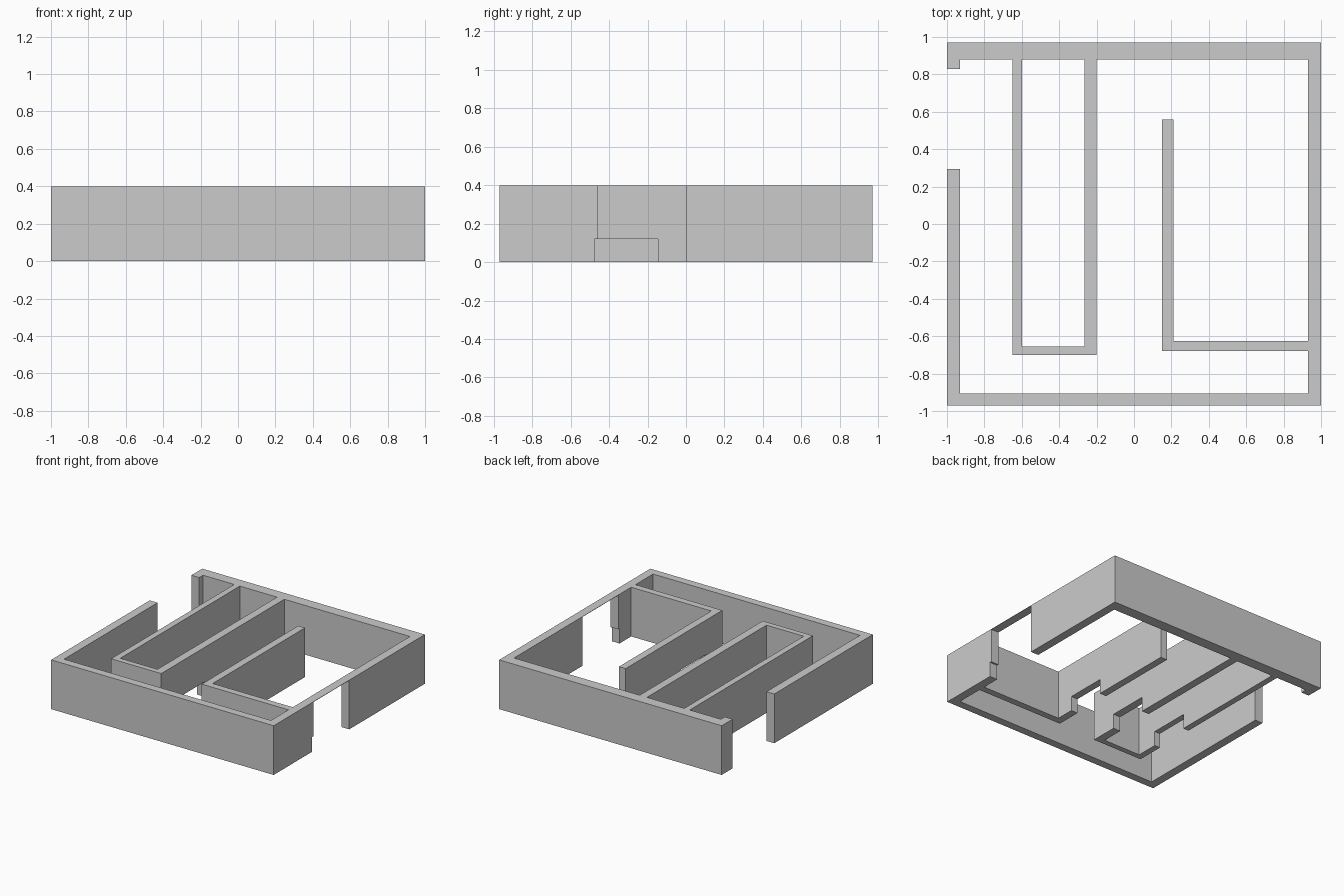
import bpy, bmesh

if "Cube" in bpy.data.objects:
    bpy.data.objects.remove(bpy.data.objects["Cube"])

H = 0.4  # wall height

# Wall plan: outer frame with its inner partitions, and the enclosed pocket
outline = [(-1, .97), (-1, .83), (-.93, .83), (-.93, .88), (-.65, .88), (-.65, -.7),
           (-.2, -.7), (-.2, .88), (.93, .88), (.93, -.625), (.21, -.625), (.21, .56),
           (.15, .56), (.15, -.68), (.93, -.68), (.93, -.905), (-.93, -.905),
           (-.93, .295), (-1, .295), (-1, -.97), (1, -.97), (1, .97)]
pocket = [(-.6, .88), (-.6, -.655), (-.265, -.655), (-.265, .88)]


def link_mesh(name, bm):
    bmesh.ops.recalc_face_normals(bm, faces=bm.faces)
    mesh = bpy.data.meshes.new(name)
    bm.to_mesh(mesh)
    bm.free()
    obj = bpy.data.objects.new(name, mesh)
    bpy.context.collection.objects.link(obj)
    return obj


def extrude_plan(name, loops, height):
    bm = bmesh.new()
    edges = []
    for loop in loops:
        vs = [bm.verts.new((x, y, 0)) for x, y in loop]
        edges += [bm.edges.new((vs[i - 1], vs[i])) for i in range(len(vs))]
    bmesh.ops.triangle_fill(bm, edges=edges, use_beauty=True)
    ext = bmesh.ops.extrude_face_region(bm, geom=bm.faces[:], use_keep_orig=True)
    top = [g for g in ext["geom"] if isinstance(g, bmesh.types.BMVert)]
    bmesh.ops.translate(bm, verts=top, vec=(0, 0, height))
    return link_mesh(name, bm)


def cut_box(target, name, x, y, z):
    bm = bmesh.new()
    bmesh.ops.create_cube(bm, size=1)
    for v in bm.verts:
        v.co = [lim[0] if c < 0 else lim[1] for c, lim in zip(v.co, (x, y, z))]
    cutter = link_mesh(name, bm)
    cutter.hide_render = True
    cutter.hide_set(True)
    mod = target.modifiers.new(name, 'BOOLEAN')
    mod.operation = 'DIFFERENCE'
    mod.solver = 'EXACT'
    mod.object = cutter
    bpy.context.view_layer.objects.active = target
    bpy.ops.object.modifier_apply(modifier=name)
    bpy.data.objects.remove(cutter)


walls = extrude_plan("walls", [outline, pocket], H)

# Doorway in the right wall, leaving only a paper-thin lintel
cut_box(walls, "doorway", (.9, 1.1), (-.46, 0), (-.1, H - .003))
# Low crawl passage through the right wall and all inner partitions
cut_box(walls, "passage", (-.8, 1.1), (-.475, -.145), (-.1, .12))
